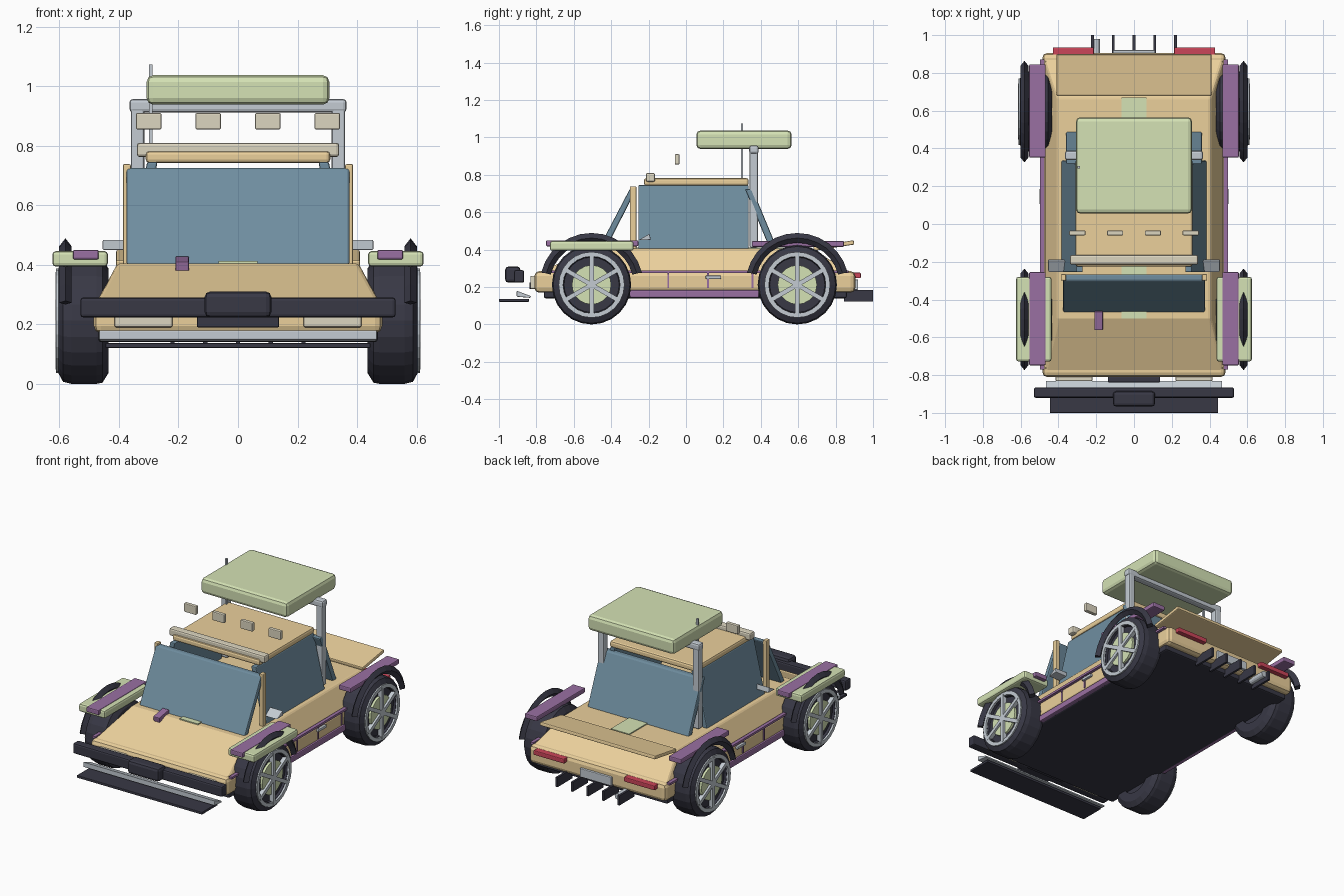
import bpy, bmesh
from math import sin, cos, pi, radians
from mathutils import Matrix, Vector

if "Cube" in bpy.data.objects:
    bpy.data.objects.remove(bpy.data.objects["Cube"])

COL = dict(tan=(.83, .63, .33), glass=(.16, .27, .35), green=(.66, .76, .46), purple=(.32, .16, .36),
           dark=(.04, .04, .06), steel=(.55, .6, .65), cream=(.72, .67, .53), red=(.6, .06, .1))
MATS = {}
for k, c in COL.items():
    MATS[k] = bpy.data.materials.new(k)
    MATS[k].diffuse_color = (*c, 1)


def finish(name, bm, col, bevel=0, seg=2):
    bmesh.ops.recalc_face_normals(bm, faces=bm.faces)
    me = bpy.data.meshes.new(name)
    bm.to_mesh(me)
    bm.free()
    ob = bpy.data.objects.new(name, me)
    bpy.context.collection.objects.link(ob)
    me.materials.append(MATS[col])
    if bevel:
        m = ob.modifiers.new("bevel", 'BEVEL')
        m.width, m.segments = bevel, seg
    return ob


def box(name, x, y, z, col, bevel=0, tilt=0):
    """Box from (min, max) ranges, optionally tilted about x."""
    bm = bmesh.new()
    c = Vector(((x[0] + x[1]) / 2, (y[0] + y[1]) / 2, (z[0] + z[1]) / 2))
    s = (x[1] - x[0], y[1] - y[0], z[1] - z[0])
    bmesh.ops.create_cube(bm, size=1, matrix=Matrix.Translation(c)
                          @ Matrix.Rotation(radians(tilt), 4, 'X') @ Matrix.Diagonal((*s, 1)))
    return finish(name, bm, col, bevel)


def pair(name, x, y, z, col, bevel=0, tilt=0):
    box(name + "_right", x, y, z, col, bevel, tilt)
    box(name + "_left", (-x[1], -x[0]), y, z, col, bevel, tilt)


def prism(name, pts, a, b, col, axis='x', bevel=0):
    """Extrude a profile: (y, z) along x, or (x, z) along y."""
    bm = bmesh.new()
    rings = []
    for t in (a, b):
        rings.append([bm.verts.new((t, p, q) if axis == 'x' else (p, t, q)) for p, q in pts])
    n = len(pts)
    for i in range(n):
        bm.faces.new((rings[0][i], rings[0][(i + 1) % n], rings[1][(i + 1) % n], rings[1][i]))
    for r in rings:
        bm.faces.new(r)
    return finish(name, bm, col, bevel)


def frustum(name, lo, hi, col, bevel=0):
    """Tapered block from two rectangles (half width, y0, y1, z)."""
    bm = bmesh.new()
    for w, y0, y1, z in (lo, hi):
        for x in (-w, w):
            bm.verts.new((x, y0, z))
            bm.verts.new((x, y1, z))
    bmesh.ops.convex_hull(bm, input=bm.verts[:])
    bmesh.ops.dissolve_limit(bm, angle_limit=.01, verts=bm.verts[:], edges=bm.edges[:])
    return finish(name, bm, col, bevel)


def lathe(name, prof, cy, cz, side, n, col):
    """Closed (x, radius) profile spun about an axle along x."""
    bm = bmesh.new()
    rings = [[bm.verts.new((side * x, cy + r * cos(2 * pi * i / n), cz + r * sin(2 * pi * i / n)))
              for x, r in prof] for i in range(n)]
    for i in range(n):
        for j in range(len(prof)):
            k, l = (i + 1) % n, (j + 1) % len(prof)
            bm.faces.new((rings[i][j], rings[k][j], rings[k][l], rings[i][l]))
    return finish(name, bm, col)


# Body shell and underside
box("lower_body", (-.485, .485), (-.81, .905), (.17, .285), 'tan', .025)
frustum("upper_body", (.475, -.795, .885, .275), (.405, -.5, .67, .405), 'tan', .012)
box("underbody", (-.47, .47), (-.76, .86), (.14, .2), 'dark', .01)
box("deck_stripe", (-.065, .065), (-.5, .67), (.395, .412), 'green')
box("hood_vent", (-.21, -.165), (-.56, -.46), (.385, .42), 'purple', .004, 10)
box("rear_spoiler", (-.41, .41), (.68, .9), (.41, .433), 'tan', .006, 9)

# Cabin
prism("windshield", [(-.47, .4), (-.3, .725), (-.265, .725), (-.43, .4)], -.375, .375, 'glass', bevel=.008)
prism("rear_window", [(.49, .4), (.355, .725), (.315, .725), (.45, .4)], -.36, .36, 'glass', bevel=.008)
for s, n in ((1, "right"), (-1, "left")):
    prism("side_window_" + n, [(s * .385, .4), (s * .305, .745), (s * .27, .745), (s * .35, .4)],
          -.255, .335, 'glass', 'y', .006)
box("roof", (-.31, .31), (-.225, .335), (.742, .782), 'tan', .012)
pair("front_pillar", (.36, .387), (-.3, -.265), (.4, .738), 'tan', .005)

# Roll bar, cargo box and antenna
pair("roll_bar_post", (.315, .36), (.34, .385), (.41, .94), 'steel', .008)
box("roll_bar_top", (-.365, .365), (.338, .388), (.912, .957), 'steel', .012)
box("cargo_box", (-.307, .307), (.055, .565), (.938, 1.037), 'green', .022)
box("antenna", (-.299, -.287), (.294, .306), (.76, 1.073), 'steel')

# Roof lights and mirrors
box("light_bar", (-.34, .34), (-.215, -.165), (.762, .81), 'cream', .01)
for i in range(4):
    x = -.3 + .2 * i
    box(f"roof_lamp_{i+1}", (x - .043, x + .043), (-.06, -.035), (.855, .91), 'cream', .005)
for s, n in ((1, "right"), (-1, "left")):
    prism("mirror_" + n, [(-.255, .45), (-.195, .485), (-.188, .452)], s * .365, s * .455, 'steel', bevel=.004)

# Side trim, sills, door seams and handles
pair("side_trim", (.475, .497), (-.77, .87), (.274, .288), 'purple')
pair("sill", (.44, .492), (-.3, .39), (.143, .183), 'purple', .006)
pair("door_handle", (.48, .5), (.105, .188), (.243, .261), 'steel', .004)
for i, y in enumerate((-.095, .118, .355)):
    pair(f"door_seam_{i+1}", (.48, .49), (y - .005, y + .005), (.195, .275), 'purple')

# Fenders
pair("rear_fender", (.468, .555), (.352, .845), (.415, .446), 'purple', .006)
pair("front_fender", (.468, .555), (-.748, -.255), (.418, .45), 'purple', .006)
pair("front_fender_pad", (.437, .624), (-.728, -.28), (.394, .446), 'green', .012)

# Wheels with spokes and arch bands
tire = [(.435, .12), (.435, .175), (.455, .208), (.475, .212), (.56, .212), (.588, .205), (.606, .172), (.6, .15)]
rim = [(.57, .152), (.57, .176), (.612, .176), (.612, .152)]
for cy, fr in ((-.505, "front"), (.595, "rear")):
    for s, n in ((1, "right"), (-1, "left")):
        tag = f"{fr}_{n}"
        lathe("tire_" + tag, tire, cy, .212, s, 24, 'dark')
        lathe("rim_" + tag, rim, cy, .212, s, 24, 'steel')
        bm = bmesh.new()
        M = Matrix.Translation((s * .52, cy, .212)) @ Matrix.Rotation(pi / 2, 4, 'Y')
        bmesh.ops.create_cone(bm, cap_ends=True, segments=24, radius1=.17, radius2=.17, depth=.13, matrix=M)
        finish("wheel_back_" + tag, bm, 'dark')
        bm = bmesh.new()
        M = Matrix.Translation((s * .53, cy, .212)) @ Matrix.Rotation(pi / 2, 4, 'Y')
        bmesh.ops.create_cone(bm, cap_ends=True, segments=20, radius1=.105, radius2=.105, depth=.14, matrix=M)
        finish("hub_disc_" + tag, bm, 'green')
        bm = bmesh.new()
        for k in range(6):
            M = (Matrix.Translation((s * .6, cy, .212)) @ Matrix.Rotation(k * pi / 3, 4, 'X')
                 @ Matrix.Translation((0, 0, .082)) @ Matrix.Diagonal((.026, .024, .165, 1)))
            bmesh.ops.create_cube(bm, size=1, matrix=M)
        finish("spokes_" + tag, bm, 'steel')
        bm = bmesh.new()
        rings = []
        for i in range(13):
            a = radians(14 + 152 * i / 12)
            rings.append([bm.verts.new((s * (.58 + dx), cy + r * cos(a), .212 + r * sin(a)))
                          for dx, r in ((0, .277), (.021, .25), (0, .225), (-.021, .25))])
        for p, q in zip(rings, rings[1:]):
            for j in range(4):
                bm.faces.new((p[j], p[(j + 1) % 4], q[(j + 1) % 4], q[j]))
        bm.faces.new(rings[0])
        bm.faces.new(rings[-1])
        finish("arch_band_" + tag, bm, 'dark')

# Front end
box("front_bumper", (-.53, .53), (-.92, -.865), (.223, .29), 'dark', .01)
box("winch", (-.112, .112), (-.967, -.885), (.223, .31), 'dark', .018)
box("front_plate", (-.138, .138), (-.838, -.808), (.19, .225), 'dark', .004)
pair("headlight", (.22, .415), (-.832, -.8), (.19, .26), 'cream', .006)
prism("skid_bar", [(-.905, .18), (-.83, .152), (-.83, .142), (-.905, .148)], -.467, .467, 'steel', bevel=.004)
box("front_splitter", (-.445, .445), (-1, -.84), (.121, .137), 'dark', .003)

# Rear end
pair("tail_light", (.213, .43), (.89, .935), (.247, .277), 'red', .005)
box("rear_plate", (-.112, .112), (.895, .92), (.185, .24), 'steel', .004)
for i in range(5):
    x = -.22 + .11 * i
    box(f"diffuser_fin_{i+1}", (x - .007, x + .007), (.845, 1), (.122, .183), 'dark')
bm = bmesh.new()
bmesh.ops.create_cone(bm, cap_ends=True, segments=12, radius1=.02, radius2=.02, depth=.16,
                      matrix=Matrix.Translation((-.2, .9, .165)) @ Matrix.Rotation(pi / 2, 4, 'X'))
finish("exhaust", bm, 'steel')

for m in bpy.data.materials:
    if m.users and not m.is_grease_pencil:
        m.use_nodes = True
        m.node_tree.nodes["Principled BSDF"].inputs["Base Color"].default_value = m.diffuse_color
